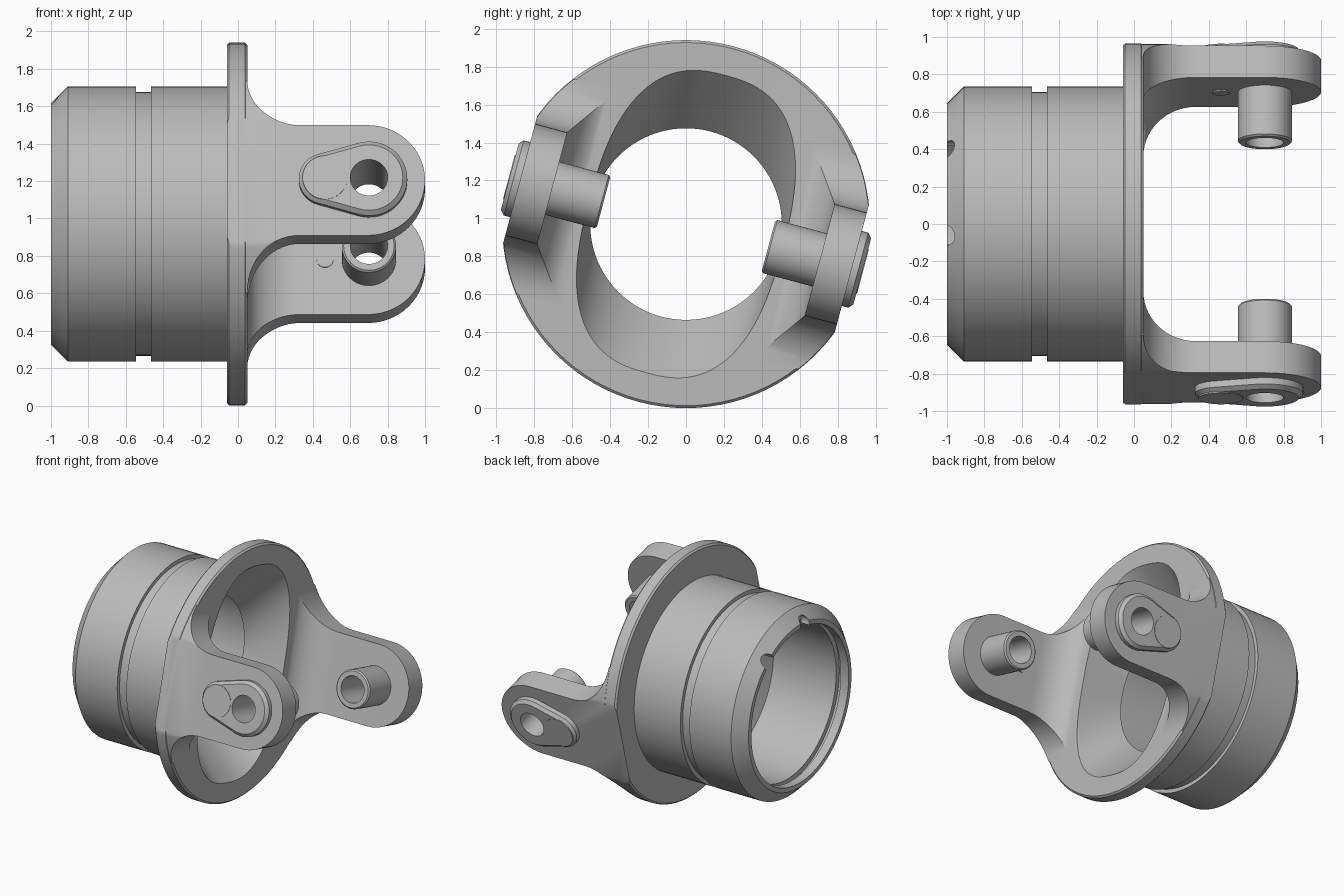
import bpy, bmesh, math
from math import cos, sin, pi, radians, copysign
from mathutils import Matrix

if "Cube" in bpy.data.objects:
    bpy.data.objects.remove(bpy.data.objects["Cube"])

# Built in a local frame: X = bore axis, Y = ear/pin direction, Z = across the ear
TILT, CENTRE_Z = radians(-15), 0.97
PIN_X, PLUG_X = 0.70, 0.465

steel = bpy.data.materials.new("plain grey steel")
steel.diffuse_color = (0.5, 0.5, 0.5, 1)
steel.use_nodes = True
steel.node_tree.nodes["Principled BSDF"].inputs["Base Color"].default_value = steel.diffuse_color


def loft(name, rings):
    """Closed solid skinned through equal-length rings of points."""
    bm = bmesh.new()
    vs = [[bm.verts.new(p) for p in r] for r in rings]
    n = len(rings[0])
    for a, b in zip(vs, vs[1:]):
        for i in range(n):
            j = (i + 1) % n
            bm.faces.new((a[i], a[j], b[j], b[i]))
    bm.faces.new(vs[0])
    bm.faces.new(vs[-1])
    bmesh.ops.recalc_face_normals(bm, faces=bm.faces)
    me = bpy.data.meshes.new(name)
    bm.to_mesh(me)
    bm.free()
    ob = bpy.data.objects.new(name, me)
    bpy.context.collection.objects.link(ob)
    me.materials.append(steel)
    return ob


def oval(x, a, b=None, n=2.0, cy=0, cz=0, seg=96):
    """Superellipse ring across the X axis."""
    b = b or a
    f = lambda v: copysign(abs(v) ** (2 / n), v)
    return [(x, cy + a * f(cos(2 * pi * i / seg)), cz + b * f(sin(2 * pi * i / seg)))
            for i in range(seg)]


def disc(y, x, r, seg=48):
    """Circle ring across the Y axis."""
    return [(x + r * cos(2 * pi * i / seg), y, r * sin(2 * pi * i / seg)) for i in range(seg)]


def pad_ring(y, d):
    """Teardrop outline: hull of a large and a small circle, inset by d."""
    r1, r2, th = 0.205 - d, 0.14 - d, math.acos(-0.065 / (PIN_X - PLUG_X))
    pts = []
    for i in range(33):
        a = -th + 2 * th * i / 32
        pts.append((PIN_X + r1 * cos(a), y, r1 * sin(a)))
    for i in range(21):
        a = th + (2 * pi - 2 * th) * i / 20
        pts.append((PLUG_X + r2 * cos(a), y, r2 * sin(a)))
    return pts


def boolean(ob, other, op, keep=False):
    m = ob.modifiers.new("cut", 'BOOLEAN')
    m.operation, m.object, m.solver = op, other, 'EXACT'
    bpy.context.view_layer.objects.active = ob
    bpy.ops.object.modifier_apply(modifier=m.name)
    if not keep:
        bpy.data.objects.remove(other)


def box(name, x0, x1, y, z):
    return loft(name, [[(x, -y, -z), (x, y, -z), (x, y, z), (x, -y, z)] for x in (x0, x1)])


def half_turn(ob):
    ob.data.transform(Matrix.Rotation(pi, 4, 'X'))
    return ob


def make_ear():
    # side outline: flared root, straight arm, round tip
    t = [pi / 2 * i / 14 for i in range(15)]
    half = [(0.0, 0.585)] + [(0.33 - 0.28 * cos(a), 0.585 - 0.28 * sin(a)) for a in t]
    half += [(0.695 + 0.305 * sin(a), 0.305 * cos(a)) for a in t]
    outline = half + [(x, -w) for x, w in reversed(half[:-1])]
    ear = loft("ear", [[(x, y, w) for x, w in outline] for y in (0.3, 1.0)])
    # thickness outline with the filleted inner root
    side = [(0.0, 0.53)] + [(0.33 - 0.28 * cos(a), 0.53 + 0.20 * sin(a)) for a in t]
    side += [(1.1, 0.73), (1.1, 1.1), (0.0, 1.1)]
    boolean(ear, loft("side", [[(x, y, w) for x, y in side] for w in (-0.8, 0.8)]), 'INTERSECT')
    boolean(ear, loft("round", [oval(-0.2, 0.967), oval(1.2, 0.967)]), 'INTERSECT')
    return ear


# Sleeve and flange
yoke = loft("yoke_body", [oval(x, r) for x, r in (
    (-1, 0.645), (-0.91, 0.735), (-0.545, 0.735), (-0.545, 0.705), (-0.465, 0.705),
    (-0.465, 0.735), (-0.06, 0.735), (-0.06, 0.957), (-0.047, 0.97), (0.037, 0.97), (0.05, 0.957))])

# Two opposite ears, then the flat outer faces
boolean(yoke, make_ear(), 'UNION')
boolean(yoke, half_turn(make_ear()), 'UNION')
boolean(yoke, box("flats", -1.2, 1.2, 0.905, 1.2), 'INTERSECT')

# Stepped bore that flares into an oval mouth at the flange
bore = [oval(x, r) for x, r in ((-1.1, 0.61), (-0.93, 0.61), (-0.93, 0.65), (-0.89, 0.65),
                                (-0.89, 0.61), (-0.34, 0.61), (-0.30, 0.505))]
for i in range(1, 9):
    k = i / 8
    bore.append(oval(-0.30 + 0.36 * k, 0.505 + 0.02 * k, 0.505 + 0.315 * k, 2 + 0.6 * k))
boolean(yoke, loft("bore", bore), 'DIFFERENCE')

# Two round notches in the sleeve end
for y in (0.39, -0.06):
    a = math.acos(y / 0.63) - TILT
    c = dict(cy=0.63 * cos(a), cz=0.63 * sin(a), seg=24)
    boolean(yoke, loft("notch", [oval(-1.1, 0.056, **c), oval(-0.9, 0.056, **c)]), 'DIFFERENCE')

# Pins, outer pads and plugs on both ears
parts = [yoke]
hole = loft("pin_hole", [disc(-1.3, PIN_X, 0.10), disc(1.3, PIN_X, 0.10)])
boolean(yoke, hole, 'DIFFERENCE', keep=True)
for side in ("back", "front"):
    pin = loft(side + "_pin", [disc(0.45, PIN_X, 0.135), disc(0.46, PIN_X, 0.145), disc(0.75, PIN_X, 0.145)])
    pad = loft(side + "_pad", [pad_ring(0.89, 0), pad_ring(0.94, 0), pad_ring(0.962, 0.024)])
    plug = loft(side + "_plug", [disc(0.9, PLUG_X, 0.12), disc(0.966, PLUG_X, 0.12)])
    stud = loft(side + "_stud", [disc(0.723, PLUG_X, 0.045), disc(0.75, PLUG_X, 0.045)])
    for ob in (pin, pad):
        boolean(ob, hole, 'DIFFERENCE', keep=True)
    for ob in (pin, pad, plug, stud):
        if side == "front":
            half_turn(ob)
        parts.append(ob)
bpy.data.objects.remove(hole)

# Tilt into place and smooth
place = Matrix.Translation((0, 0, CENTRE_Z)) @ Matrix.Rotation(TILT, 4, 'X')
for ob in parts:
    ob.data.transform(place)
    bpy.ops.object.select_all(action='DESELECT')
    ob.select_set(True)
    bpy.context.view_layer.objects.active = ob
    bpy.ops.object.shade_smooth_by_angle(angle=radians(25))
